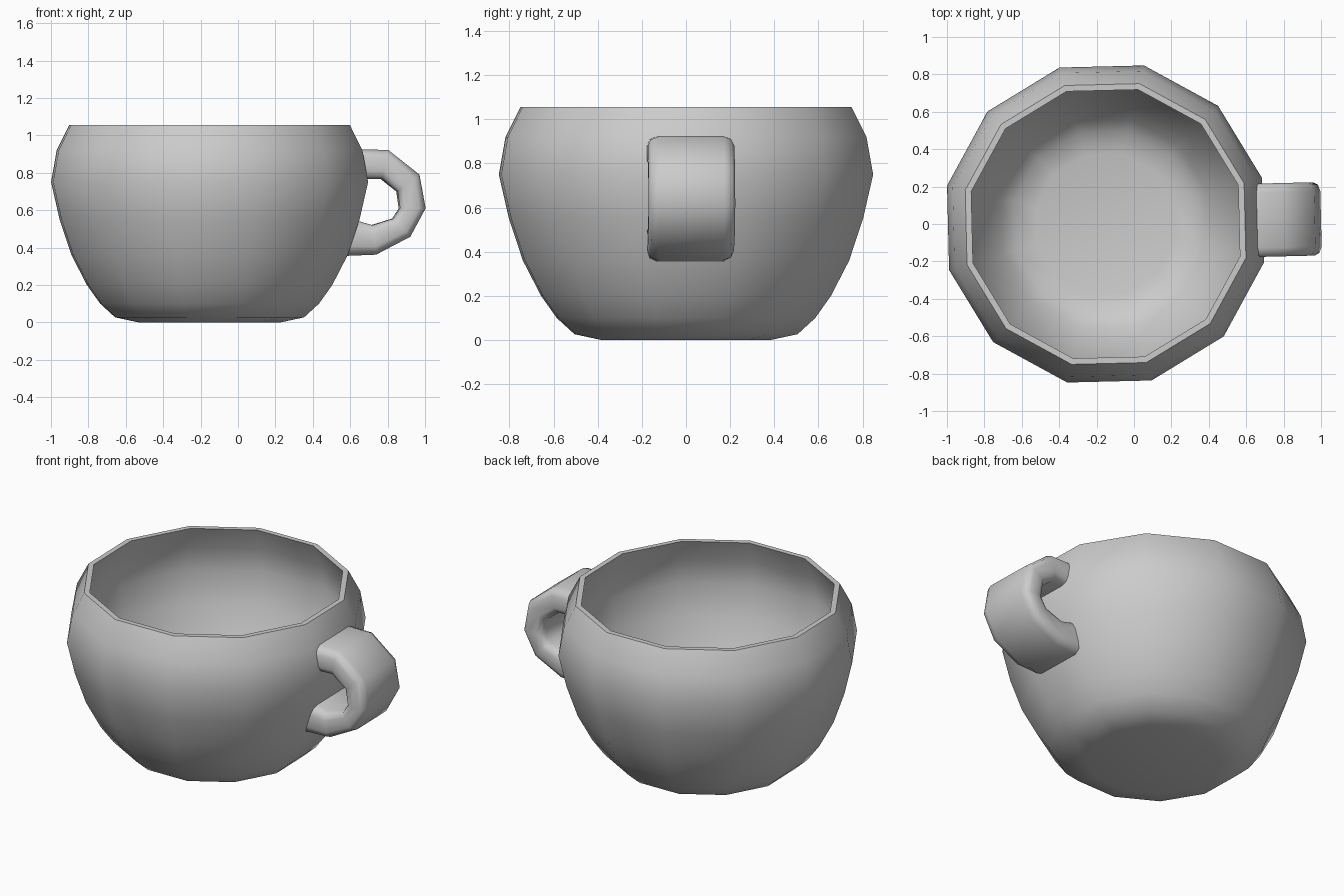
import bpy, bmesh, math

if "Cube" in bpy.data.objects:
    bpy.data.objects.remove(bpy.data.objects["Cube"])

AXIS_X = -0.152         # the bowl's centre line
SIDES = 12
TURN = math.radians(1.4)  # small twist of the whole cup


def loft(name, rings, smooth_angle):
    """Bridge equal closed rings of points and cap both ends."""
    bm = bmesh.new()
    loops = [[bm.verts.new(p) for p in ring] for ring in rings]
    n = len(loops[0])
    for a, b in zip(loops, loops[1:]):
        for i in range(n):
            j = (i + 1) % n
            bm.faces.new((a[i], a[j], b[j], b[i]))
    bm.faces.new(loops[0])
    bm.faces.new(loops[-1])
    bmesh.ops.recalc_face_normals(bm, faces=bm.faces)
    mesh = bpy.data.meshes.new(name)
    bm.to_mesh(mesh)
    bm.free()
    obj = bpy.data.objects.new(name, mesh)
    bpy.context.collection.objects.link(obj)
    obj.location.x = AXIS_X
    obj.rotation_euler.z = TURN
    bpy.ops.object.select_all(action='DESELECT')
    obj.select_set(True)
    bpy.context.view_layer.objects.active = obj
    bpy.ops.object.shade_smooth_by_angle(angle=math.radians(smooth_angle))
    return obj


def ring(r, z):
    step = 2 * math.pi / SIDES
    return [(r * math.cos((i + 0.5) * step), r * math.sin((i + 0.5) * step), z)
            for i in range(SIDES)]


# Bowl: outer wall up, over the flat rim, inner wall down to the floor
outer = [(0.39, 0), (0.52, 0.027), (0.602, 0.1), (0.675, 0.2), (0.76, 0.36),
         (0.825, 0.55), (0.872, 0.75), (0.841, 0.92), (0.772, 1.055)]
inner = [(0.739, 1.055), (0.803, 0.91), (0.834, 0.75), (0.788, 0.56),
         (0.723, 0.375), (0.642, 0.222), (0.573, 0.13), (0.505, 0.068),
         (0.385, 0.04)]
loft("cup_bowl", [ring(r, z) for r, z in outer + inner], 50)

# Handle: outer and inner points of each station, wide rounded section
stations = [((0.635, 0.925), (0.658, 0.765)), ((0.80, 0.922), (0.765, 0.767)),
            ((0.967, 0.79), (0.85, 0.70)), ((1.0, 0.61), (0.863, 0.61)),
            ((0.918, 0.458), (0.828, 0.555)), ((0.735, 0.362), (0.715, 0.52)),
            ((0.56, 0.355), (0.612, 0.55))]
corner = [(0.196, 0.45), (0.183, 0.82), (0.148, 1.0)]
section = (corner + [(-y, t) for y, t in reversed(corner)]
           + [(-y, -t) for y, t in corner] + [(y, -t) for y, t in reversed(corner)])
rings = []
for (ox, oz), (ix, iz) in stations:
    cx, cz, dx, dz = (ox + ix) / 2, (oz + iz) / 2, (ox - ix) / 2, (oz - iz) / 2
    rings.append([(cx + dx * t - AXIS_X, y, cz + dz * t) for y, t in section])
loft("cup_handle", rings, 60)
